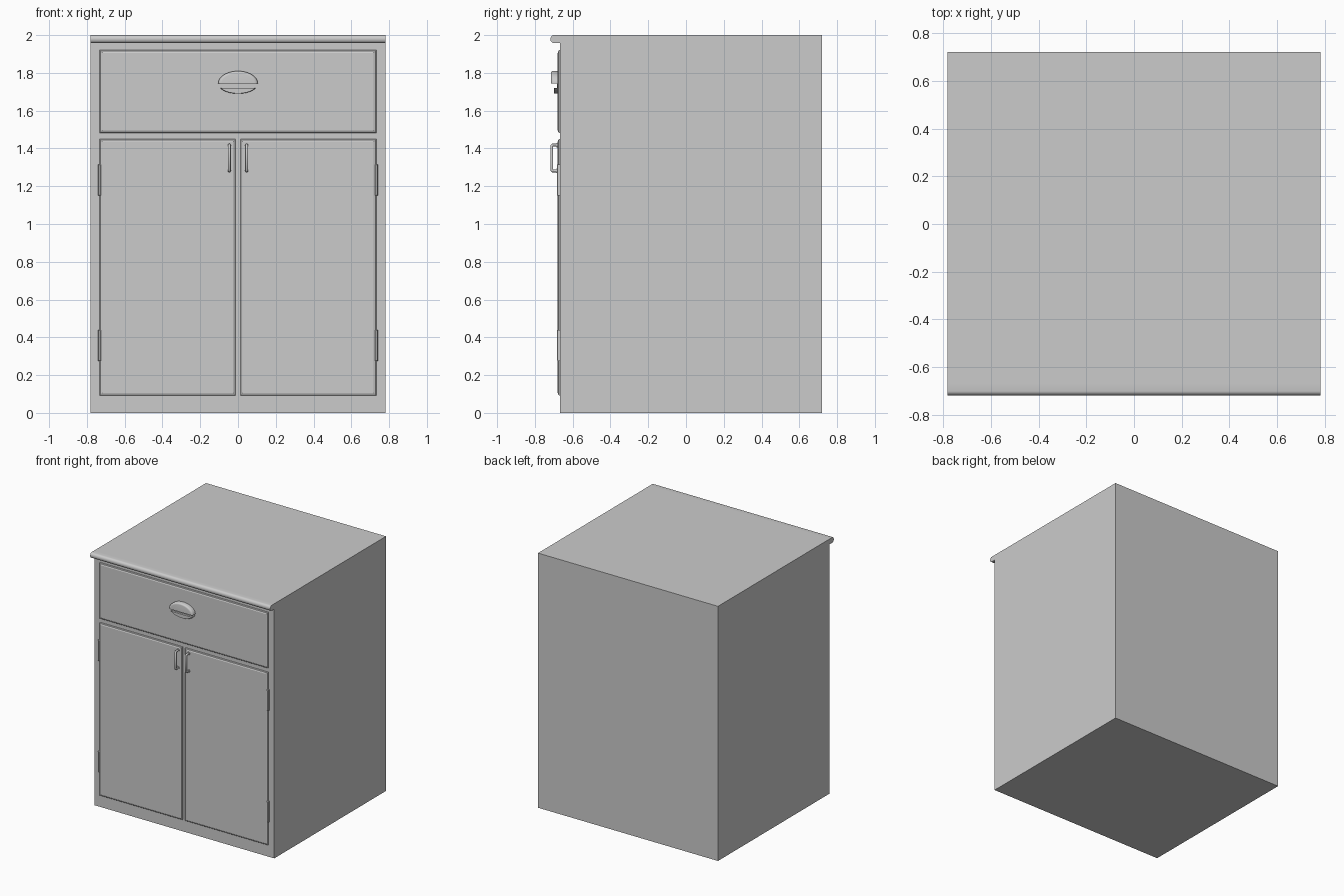
import bpy, bmesh
from math import sin, cos, pi, radians

if "Cube" in bpy.data.objects:
    bpy.data.objects.remove(bpy.data.objects["Cube"])

FACE = -0.667  # cabinet front plane


def make(name, layers, smooth=False):
    """Closed solid lofted through rings with equal point counts."""
    bm = bmesh.new()
    rings = [[bm.verts.new(p) for p in ring] for ring in layers]
    n = len(rings[0])
    for a, b in zip(rings, rings[1:]):
        for i in range(n):
            bm.faces.new((a[i], a[(i + 1) % n], b[(i + 1) % n], b[i]))
    bm.faces.new(rings[0])
    bm.faces.new(rings[-1])
    bmesh.ops.recalc_face_normals(bm, faces=bm.faces)
    mesh = bpy.data.meshes.new(name)
    bm.to_mesh(mesh)
    bm.free()
    ob = bpy.data.objects.new(name, mesh)
    bpy.context.collection.objects.link(ob)
    if smooth:
        bpy.ops.object.select_all(action='DESELECT')
        bpy.context.view_layer.objects.active = ob
        ob.select_set(True)
        bpy.ops.object.shade_smooth_by_angle(angle=radians(40))
    return ob


def rect(x0, x1, z0, z1, y, d=0):
    return [(x0 + d, y, z0 + d), (x1 - d, y, z0 + d),
            (x1 - d, y, z1 - d), (x0 + d, y, z1 - d)]


def panel(name, x0, x1, z0, z1):
    """Front panel with a stepped, bevelled edge."""
    steps = [(FACE + 0.004, 0), (-0.672, 0), (-0.676, 0.004),
             (-0.677, 0.010), (-0.679, 0.014)]
    return make(name, [rect(x0, x1, z0, z1, y, d) for y, d in steps])


def arc(a0, a1, n, rx, rz, cz):
    return [(rx * cos(a0 + (a1 - a0) * i / n), cz + rz * sin(a0 + (a1 - a0) * i / n))
            for i in range(n + 1)]


def relief(name, outline, cz, steps):
    """Raised shape: outline scaled towards its centre at each depth."""
    return make(name, [[(x * s, y, cz + (z - cz) * s) for x, z in outline]
                       for y, s in steps], True)


# Carcass
make("cabinet_body", [[(x, FACE, 0), (x, 0.72, 0), (x, 0.72, 2), (x, FACE, 2)]
                      for x in (-0.782, 0.782)])

# Rounded worktop nosing
nose = [(FACE + 0.002, 2.0), (-0.70, 2.0)]
nose += [(-0.70 - 0.018 * sin(t * pi / 8), 1.979 + 0.021 * cos(t * pi / 8)) for t in range(1, 9)]
nose += [(FACE + 0.002, 1.958)]
make("worktop_nosing", [[(x, y, z) for y, z in nose] for x in (-0.782, 0.782)], True)

# Drawer front and doors
panel("drawer_front", -0.732, 0.732, 1.482, 1.92)
panel("left_door", -0.732, -0.012, 0.092, 1.45)
panel("right_door", 0.012, 0.732, 0.092, 1.45)

# Cup pull: back plate, hood and lower lip
plate = arc(0, pi, 20, 0.104, 0.066, 1.743) + arc(pi, 2 * pi, 20, 0.104, 0.053, 1.743)[1:-1]
plate.pop() if plate[-1] == plate[0] else None
relief("pull_plate", plate, 1.743, [(-0.675, 1), (-0.684, 1)])
relief("pull_hood", arc(0, pi, 24, 0.105, 0.067, 1.743), 1.743,
       [(-0.675, 1), (-0.703, 1), (-0.710, 0.96), (-0.714, 0.90), (-0.715, 0.82)])
relief("pull_lip", arc(pi + 0.44, 2 * pi - 0.44, 16, 0.105, 0.053, 1.743), 1.72,
       [(-0.675, 1), (-0.697, 1), (-0.700, 0.95)])

for side, label in ((-1, "left"), (1, "right")):
    # Door handle: bent rod
    cu = bpy.data.curves.new(label + "_door_handle", 'CURVE')
    cu.dimensions = '3D'
    cu.bevel_depth = 0.008
    cu.bevel_resolution = 2
    cu.use_fill_caps = True
    sp = cu.splines.new('POLY')
    path = [(-0.675, 1.418), (-0.706, 1.418), (-0.711, 1.413),
            (-0.711, 1.286), (-0.706, 1.281), (-0.675, 1.281)]
    sp.points.add(len(path) - 1)
    for p, (y, z) in zip(sp.points, path):
        p.co = (side * 0.046, y, z, 1)
    bpy.context.collection.objects.link(bpy.data.objects.new(label + "_door_handle", cu))
    # Round handle feet
    for k, z in (("upper", 1.418), ("lower", 1.281)):
        ring = [(side * 0.046 + 0.012 * cos(i * pi / 8), z + 0.012 * sin(i * pi / 8)) for i in range(16)]
        make(f"{label}_{k}_handle_foot", [[(x, y, zz) for x, zz in ring] for y in (-0.675, -0.686)], True)
    # Hinges
    for k, z in (("upper", 1.15), ("lower", 0.275)):
        x0, x1 = sorted((side * 0.724, side * 0.74))
        make(f"{label}_{k}_hinge", [rect(x0, x1, z, z + 0.165, y, d) for y, d in
                                    ((FACE + 0.004, 0), (-0.680, 0), (-0.684, 0.003))])
